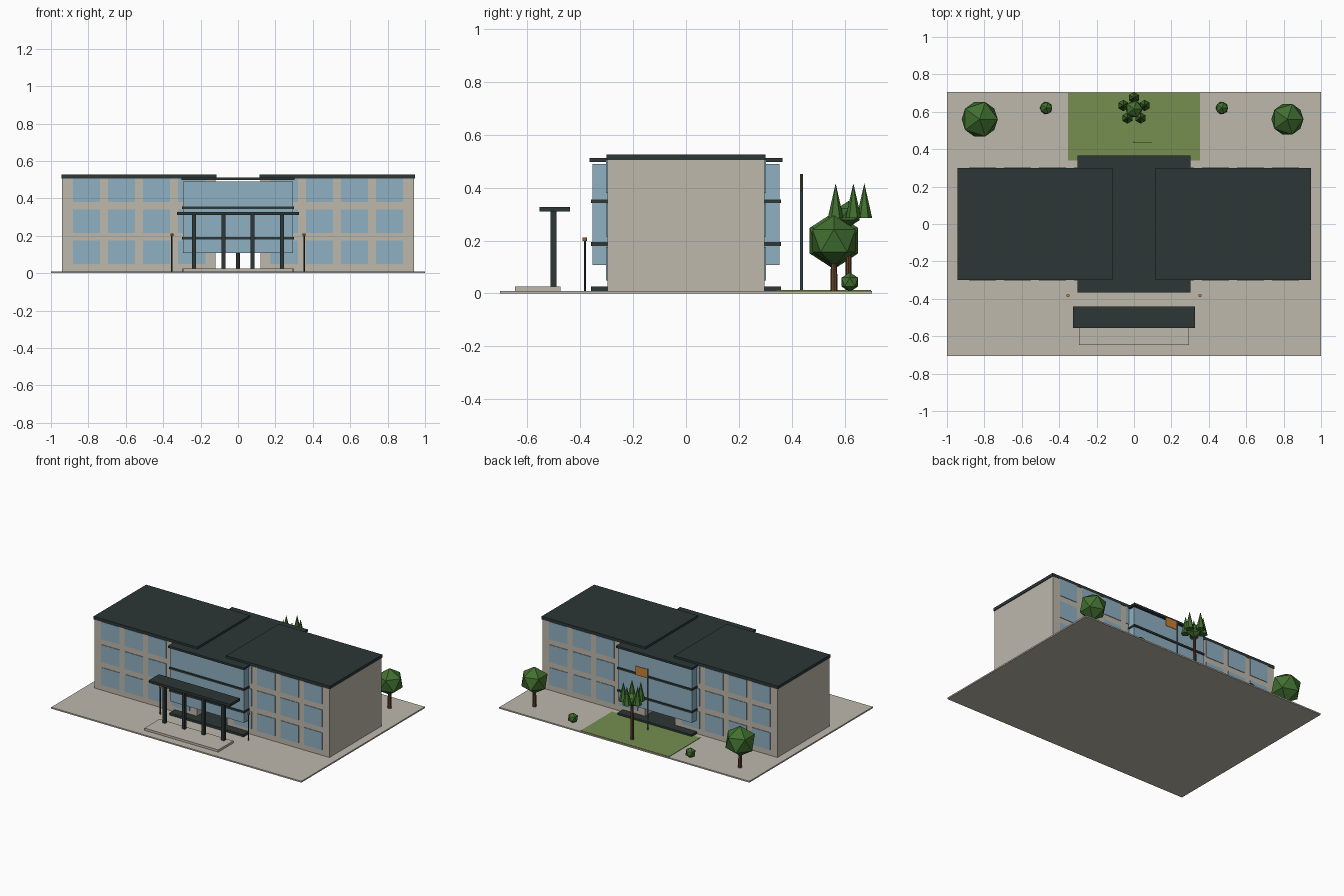
import bpy, math

if "Cube" in bpy.data.objects:
    bpy.data.objects.remove(bpy.data.objects["Cube"])


def material(name, rgb):
    lin = [((c / 255 + 0.055) / 1.055) ** 2.4 for c in rgb] + [1]
    m = bpy.data.materials.new(name)
    m.use_nodes = True
    m.diffuse_color = lin
    m.node_tree.nodes["Principled BSDF"].inputs["Base Color"].default_value = lin
    return m


STONE = material("stone", (190, 184, 172))
DARK = material("dark roof", (45, 54, 54))
GLASS = material("glass", (143, 176, 194))
LAWN = material("lawn", (117, 143, 79))
LEAF = material("leaf", (66, 112, 48))
BARK = material("bark", (98, 66, 42))
ORANGE = material("orange", (196, 130, 52))
STEEL = material("steel", (96, 122, 140))


def finish(name, mat):
    o = bpy.context.object
    o.name = name
    o.data.materials.append(mat)
    return o


def box(name, mat, x, y, z):
    bpy.ops.mesh.primitive_cube_add(size=1, location=[sum(r) / 2 for r in (x, y, z)])
    o = finish(name, mat)
    o.scale = [r[1] - r[0] for r in (x, y, z)]
    return o


def cone(name, mat, x, y, z, r0, r1, sides=8):
    bpy.ops.mesh.primitive_cone_add(vertices=sides, radius1=r0, radius2=r1,
                                    depth=z[1] - z[0], location=(x, y, sum(z) / 2))
    return finish(name, mat)


def ball(name, mat, x, y, z, r):
    bpy.ops.mesh.primitive_ico_sphere_add(subdivisions=1, radius=r, location=(x, y, z))
    return finish(name, mat)


# Site
box("paving", STONE, (-1, 1), (-.705, .705), (0, .01))
box("lawn", LAWN, (-.353, .353), (.34, .70), (.01, .013))

# Wings with windows on front and back
for side, label in ((-1, "right"), (1, "left")):
    def span(a, b):
        return sorted((side * a, side * b))
    box(label + "_wing", STONE, span(.12, .94), (-.298, .298), (.01, .505))
    box(label + "_roof", DARK, span(.115, .945), (-.30, .30), (.505, .527))
    for col in range(4):
        x = .81 - .1875 * col
        for row in range(3):
            z = .05 + .165 * row
            for face in (-1, 1):
                box(label + "_window", GLASS, span(x - .0725, x + .0725),
                    sorted((face * .29, face * .302)), (z, z + .125))

# Glazed centre with floor slabs
box("centre_glass", GLASS, (-.295, .295), (-.353, .353), (.108, .49))
for name, w, d, z, h in (("floor_slab", .297, .36, .01, .016),
                         ("lower_band", .30, .36, .18, .014),
                         ("upper_band", .30, .36, .342, .014),
                         ("centre_roof", .303, .366, .497, .015)):
    box(name, DARK, (-w, w), (-d, d), (z, z + h))

# Entrance canopy
box("entrance_step", STONE, (-.295, .295), (-.647, -.475), (.01, .026))
box("canopy_roof", DARK, (-.325, .325), (-.555, -.44), (.31, .328))
for x in (-.235, -.078, .078, .235):
    box("canopy_column", DARK, (x - .011, x + .011), (-.513, -.491), (.01, .312))

# Lamps
for x in (-.353, .353):
    cone("lamp_post", DARK, x, -.383, (.01, .2), .004, .004)
    cone("lamp_head", ORANGE, x, -.383, (.198, .211), .009, .009)

# Flagpole
cone("flagpole", STEEL, 0, .437, (.01, .452), .005, .005)
box("flag", ORANGE, (.003, .097), (.435, .439), (.385, .45))

# Round trees and bushes
for x, r in ((-.825, .108), (.82, .096)):
    cone("tree_trunk", BARK, x, .56, (.01, .14), .014, .011)
    ball("tree_crown", LEAF, x, .56, .2, r)
for x in (-.47, .47):
    ball("bush", LEAF, x, .62, .043, .037)

# Tall tree with five spires
cone("tall_trunk", BARK, 0, .615, (.01, .28), .012, .01)
ball("tall_crown", LEAF, 0, .615, .3, .05)
for i in range(5):
    a = math.radians(90 + 72 * i)
    cone("tall_spire", LEAF, .06 * math.cos(a), .615 + .06 * math.sin(a),
         (.285, .417), .03, 0, 6)
